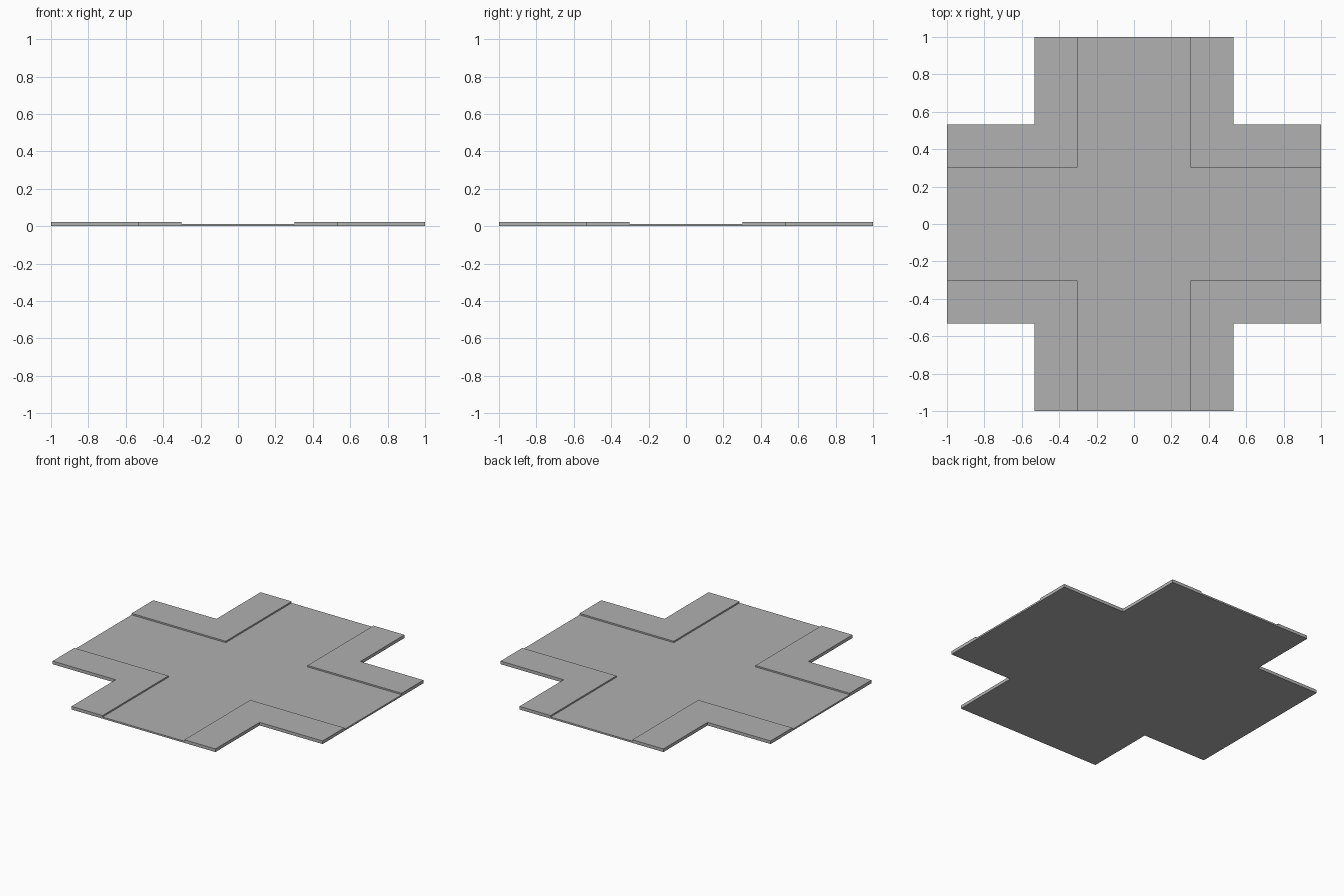
import bpy, bmesh

if "Cube" in bpy.data.objects:
    bpy.data.objects.remove(bpy.data.objects["Cube"])

ROAD = 0.303     # half width of the carriageway
OUTER = 0.533    # half width including pavements
END = 1.0        # half length of each arm
ROAD_Z = 0.011
KERB_Z = 0.021

# Dark grey shared by all parts
grey = bpy.data.materials.new("dark_grey")
grey.diffuse_color = (0.44, 0.44, 0.44, 1)
grey.use_nodes = True
grey.node_tree.nodes["Principled BSDF"].inputs["Base Color"].default_value = grey.diffuse_color


def prism(name, outline, height):
    """Extrude a flat outline from the ground up to the given height."""
    bm = bmesh.new()
    base = bm.faces.new([bm.verts.new((x, y, 0)) for x, y in outline])
    top = bmesh.ops.extrude_face_region(bm, geom=[base], use_keep_orig=True)
    verts = [g for g in top["geom"] if isinstance(g, bmesh.types.BMVert)]
    bmesh.ops.translate(bm, verts=verts, vec=(0, 0, height))
    bmesh.ops.recalc_face_normals(bm, faces=bm.faces)
    mesh = bpy.data.meshes.new(name)
    bm.to_mesh(mesh)
    bm.free()
    mesh.materials.append(grey)
    obj = bpy.data.objects.new(name, mesh)
    bpy.context.collection.objects.link(obj)
    return obj


def turn(points, quarter):
    """Rotate points about the centre by quarter turns."""
    for _ in range(quarter):
        points = [(-y, x) for x, y in points]
    return points


# Crossroads carriageway: one arm end and inner corner, repeated four times
arm = [(END, -ROAD), (END, ROAD), (ROAD, ROAD)]
prism("road", [p for q in range(4) for p in turn(arm, q)], ROAD_Z)

# Raised L-shaped pavement in each corner
corner = [(ROAD, ROAD), (END, ROAD), (END, OUTER),
          (OUTER, OUTER), (OUTER, END), (ROAD, END)]
for q in range(4):
    prism(f"pavement_{q + 1}", turn(corner, q), KERB_Z)
